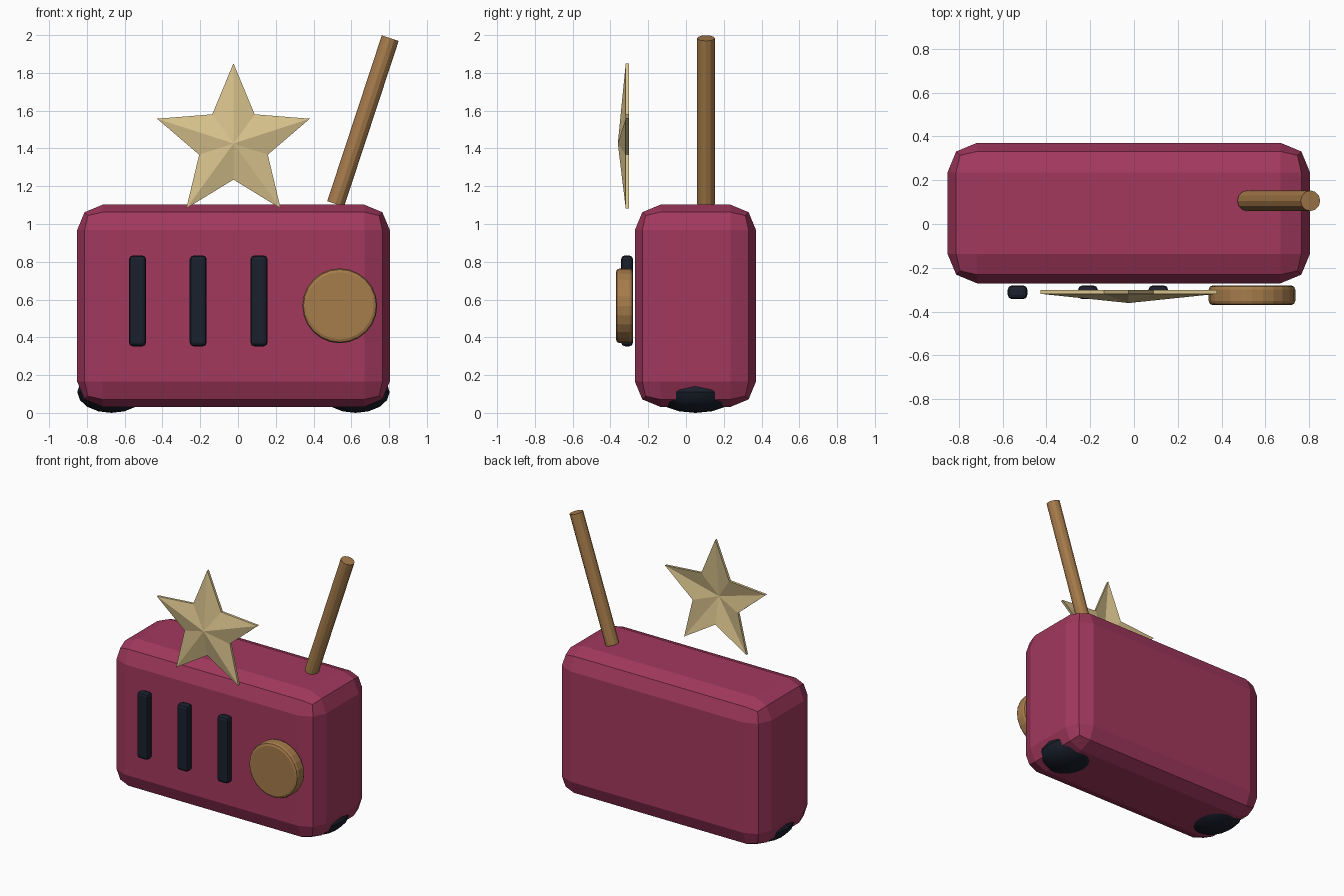
import bpy, bmesh, math
from mathutils import Vector

if "Cube" in bpy.data.objects:
    bpy.data.objects.remove(bpy.data.objects["Cube"])


def material(name, rgb):
    m = bpy.data.materials.new(name)
    m.diffuse_color = (*rgb, 1)
    m.use_nodes = True
    m.node_tree.nodes["Principled BSDF"].inputs["Base Color"].default_value = m.diffuse_color
    return m


RED = material("raspberry", (0.36, 0.04, 0.11))
GOLD = material("pale_gold", (0.70, 0.55, 0.27))
WOOD = material("wood", (0.38, 0.20, 0.07))
DARK = material("dark_navy", (0.010, 0.014, 0.025))


def finish(name, mat, bevel=0, segments=2):
    ob = bpy.context.object
    ob.name = ob.data.name = name
    ob.data.materials.append(mat)
    if bevel:
        mod = ob.modifiers.new("bevel", 'BEVEL')
        mod.width, mod.segments = bevel, segments
        mod.limit_method = 'ANGLE'
    return ob


def box(name, mat, centre, size, bevel):
    bpy.ops.mesh.primitive_cube_add(size=1, location=centre)
    bpy.context.object.scale = size
    bpy.ops.object.transform_apply(location=False, rotation=False, scale=True)
    return finish(name, mat, bevel)


def rod(name, mat, a, b, radius, sides, bevel=0):
    a, b = Vector(a), Vector(b)
    bpy.ops.mesh.primitive_cylinder_add(
        vertices=sides, radius=radius, depth=(b - a).length, location=(a + b) / 2,
        rotation=(b - a).to_track_quat('Z', 'Y').to_euler())
    return finish(name, mat, bevel)


MID_X, MID_Y = -0.024, 0.05

# Radio case
box("case", RED, (MID_X, MID_Y, 0.567), (1.656, 0.642, 1.07), 0.135)

# Speaker slots
for i in range(3):
    box(f"speaker_slot_{i + 1}", DARK, (-0.532 + 0.3215 * i, -0.312, 0.593),
        (0.09, 0.063, 0.481), 0.02)

# Tuning knob and tilted antenna
rod("tuning_knob", WOOD, (0.539, -0.28, 0.567), (0.539, -0.371, 0.567), 0.198, 24, 0.02)
rod("antenna", WOOD, (0.517, 0.106, 1.106), (0.806, 0.106, 1.984), 0.047, 12)

# Feet: flattened balls sunk into the case
for side, s in (("left", -1), ("right", 1)):
    bpy.ops.mesh.primitive_uv_sphere_add(segments=16, ring_count=8, radius=1,
                                         location=(MID_X + s * 0.646, MID_Y, 0.11))
    bpy.context.object.scale = (0.181, 0.225, 0.11)
    bpy.ops.object.transform_apply(location=False, rotation=False, scale=True)
    bpy.ops.object.shade_smooth_by_angle()
    finish(f"{side}_foot", DARK)

# Star: raised front, matching hollow back, thin rim
bm = bmesh.new()
rings = []
for y in (-0.319, -0.301):
    ring = []
    for i in range(10):
        r = 0.425 if i % 2 == 0 else 0.191
        a = math.pi / 2 + i * math.pi / 5
        ring.append(bm.verts.new((MID_X + r * math.cos(a), y, 1.426 + r * math.sin(a))))
    rings.append(ring)
front, back = rings
tip = bm.verts.new((MID_X, -0.361, 1.426))
hollow = bm.verts.new((MID_X, -0.343, 1.426))
for i in range(10):
    j = (i + 1) % 10
    bm.faces.new((front[i], front[j], tip))
    bm.faces.new((back[j], back[i], hollow))
    bm.faces.new((front[j], front[i], back[i], back[j]))
bmesh.ops.recalc_face_normals(bm, faces=bm.faces)
mesh = bpy.data.meshes.new("star")
bm.to_mesh(mesh)
bm.free()
mesh.materials.append(GOLD)
bpy.context.collection.objects.link(bpy.data.objects.new("star", mesh))
